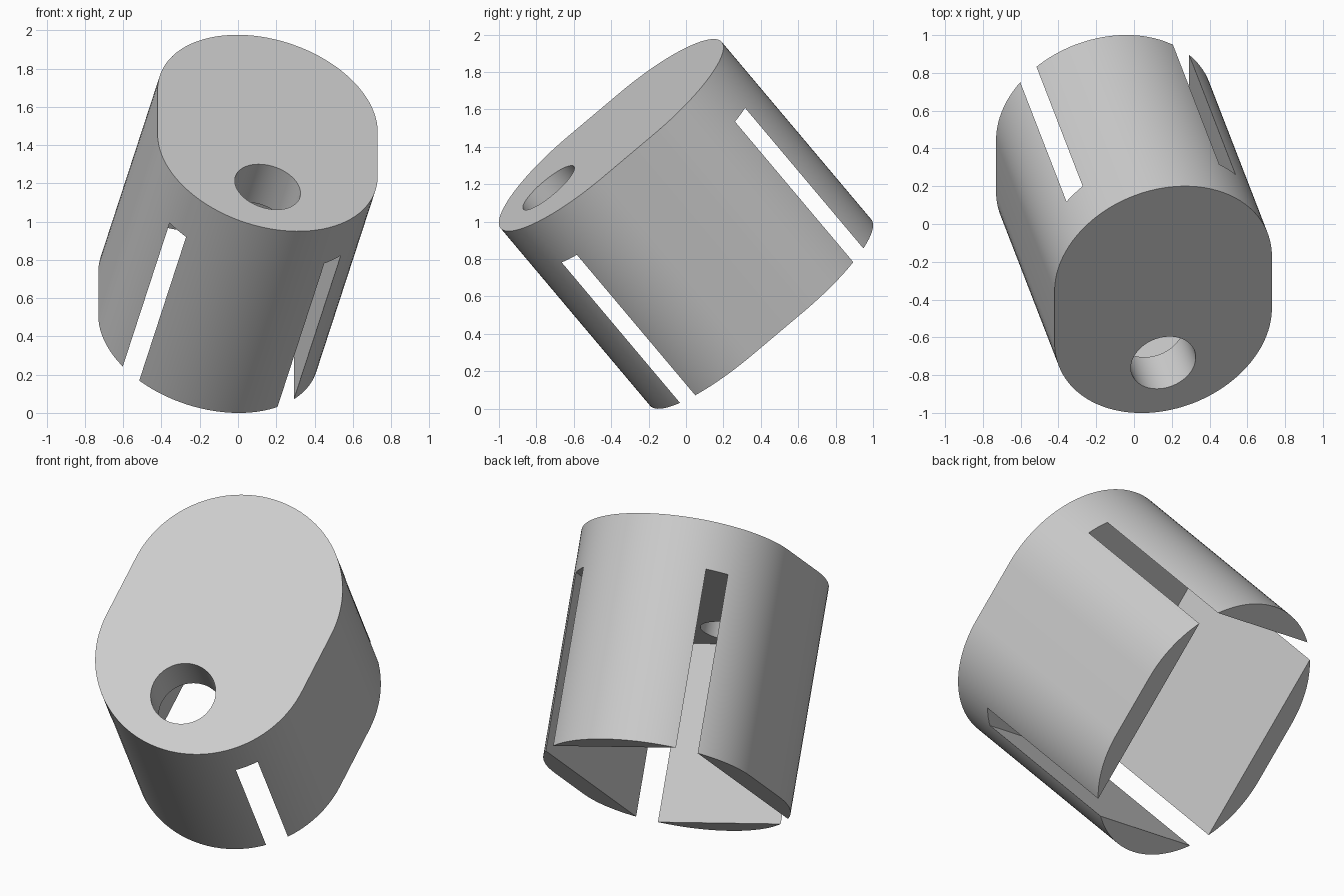
import bpy
import bmesh
from math import pi, cos, sin
from mathutils import Matrix, Vector

old = bpy.data.objects.get("Cube")
if old:
    bpy.data.objects.remove(old, do_unlink=True)

HALF_LEN = 0.64      # half the height along the tilted axis
RADIUS = 0.593       # end radius of the oblong outline
STRAIGHT = 0.18      # half the straight side
WALL = 0.132
SLOT_DEPTH = 1.012
HOLE_RADIUS, HOLE_Y = 0.177, -0.437

grey = bpy.data.materials.new("light grey")
grey.use_nodes = True
colour = (0.6, 0.6, 0.6, 1)
grey.diffuse_color = colour
grey.node_tree.nodes["Principled BSDF"].inputs["Base Color"].default_value = colour


def prism(name, outline, low, high):
    """Extrude a flat outline from low to high along z."""
    bm = bmesh.new()
    base = bm.faces.new([bm.verts.new((x, y, low)) for x, y in outline])
    top = bmesh.ops.extrude_face_region(bm, geom=[base])["geom"]
    verts = [v for v in top if isinstance(v, bmesh.types.BMVert)]
    bmesh.ops.translate(bm, vec=(0, 0, high - low), verts=verts)
    bmesh.ops.recalc_face_normals(bm, faces=bm.faces)
    mesh = bpy.data.meshes.new(name)
    bm.to_mesh(mesh)
    bm.free()
    mesh.materials.append(grey)
    obj = bpy.data.objects.new(name, mesh)
    bpy.context.collection.objects.link(obj)
    return obj


def arc(cy, radius, start, sweep, steps):
    return [(radius * cos(start + sweep * i / steps),
             cy + radius * sin(start + sweep * i / steps)) for i in range(steps + 1)]


# Oblong body
outline = arc(STRAIGHT, RADIUS, 0, pi, 48) + arc(-STRAIGHT, RADIUS, pi, pi, 48)
body = prism("slotted_cap", outline, -HALF_LEN, HALF_LEN)

# Rectangular cavity whose corners break through the wall as four slots
cx, cy = RADIUS - WALL, RADIUS + STRAIGHT - WALL
cavity = prism("cavity_cutter", [(-cx, -cy), (cx, -cy), (cx, cy), (-cx, cy)],
               -HALF_LEN - 0.2, -HALF_LEN + SLOT_DEPTH)

# Round hole through the end plate
hole = prism("hole_cutter", arc(HOLE_Y, HOLE_RADIUS, 0, 2 * pi, 64)[:-1], 0.1, HALF_LEN + 0.2)

bpy.ops.object.select_all(action="DESELECT")
bpy.context.view_layer.objects.active = body
body.select_set(True)
for cutter in (cavity, hole):
    cutter.hide_render = True
    mod = body.modifiers.new(cutter.name, "BOOLEAN")
    mod.operation = "DIFFERENCE"
    mod.solver = "EXACT"
    mod.object = cutter
    bpy.ops.object.modifier_apply(modifier=mod.name)
    bpy.data.objects.remove(cutter, do_unlink=True)

# Tilt the part, keeping its flat sides level with the y-z plane
axis = Vector((0.242, -0.625, 0.742)).normalized()
along = axis.cross(Vector((1, 0, 0))).normalized()
across = along.cross(axis)
tilt = Matrix((across, along, axis)).transposed().to_4x4()
body.data.transform(Matrix.Translation((0, 0, 0.988)) @ tilt)
body.data.update()
bpy.ops.object.shade_smooth_by_angle(angle=pi / 6)
